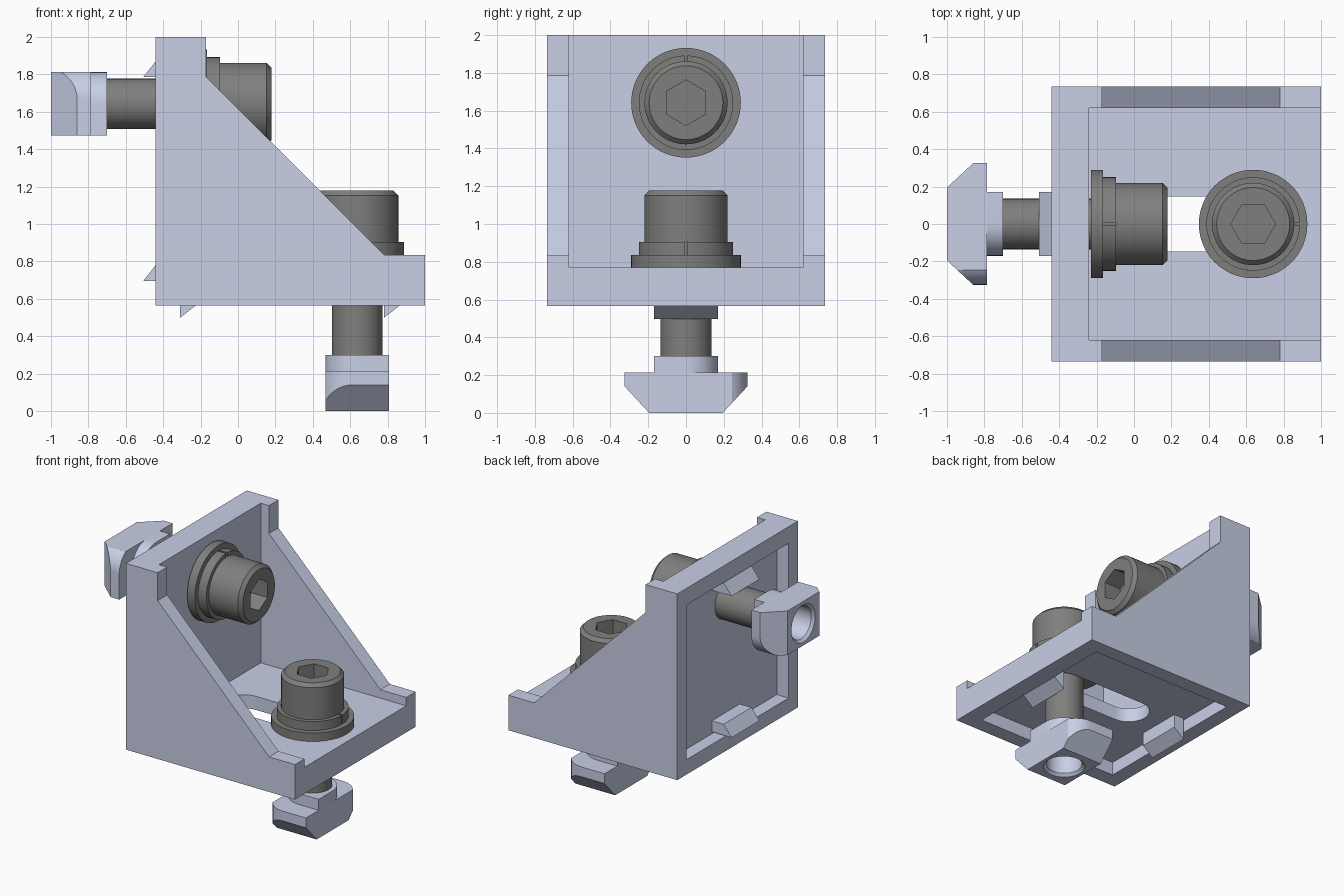
import bpy, bmesh
from math import pi, sin, cos, radians
from mathutils import Matrix, Vector

if "Cube" in bpy.data.objects:
    bpy.data.objects.remove(bpy.data.objects["Cube"])


def material(name, colour):
    m = bpy.data.materials.new(name)
    m.use_nodes = True
    m.diffuse_color = (*colour, 1)
    bsdf = next(n for n in m.node_tree.nodes if n.type == "BSDF_PRINCIPLED")
    bsdf.inputs["Base Color"].default_value = (*colour, 1)
    return m


ALLOY = material("pale blue alloy", (0.578, 0.624, 0.791))
STEEL = material("dark grey steel", (0.212, 0.212, 0.205))

FLAT = Matrix.Identity(4)
# Side profile (x, z) pulled along y
SIDE = Matrix(((1, 0, 0, 0), (0, 0, 1, 0), (0, 1, 0, 0), (0, 0, 0, 1)))
# Mirror across the bracket's diagonal: swaps base and upright
D = 1.005
DIAGONAL = Matrix(((0, 0, 1, -D), (0, 1, 0, 0), (1, 0, 0, D), (0, 0, 0, 1)))


def finish(name, bm, mat, matrix):
    bm.transform(matrix)
    bmesh.ops.recalc_face_normals(bm, faces=bm.faces)
    mesh = bpy.data.meshes.new(name)
    bm.to_mesh(mesh)
    bm.free()
    mesh.materials.append(mat)
    ob = bpy.data.objects.new(name, mesh)
    bpy.context.collection.objects.link(ob)
    return ob


def prism_bm(points, low, high):
    bm = bmesh.new()
    face = bm.faces.new([bm.verts.new((a, b, low)) for a, b in points])
    ext = bmesh.ops.extrude_face_region(bm, geom=[face])
    verts = [g for g in ext["geom"] if isinstance(g, bmesh.types.BMVert)]
    bmesh.ops.translate(bm, verts=verts, vec=(0, 0, high - low))
    return bm


def prism(name, points, low, high, mat, matrix=FLAT):
    return finish(name, prism_bm(points, low, high), mat, matrix)


def lathe(name, profile, mat, matrix=FLAT, closed=False):
    bm = bmesh.new()
    verts = [bm.verts.new((r, 0, z)) for r, z in profile]
    pairs = list(zip(verts, verts[1:]))
    if closed:
        pairs.append((verts[-1], verts[0]))
    edges = [bm.edges.new(p) for p in pairs]
    bmesh.ops.spin(bm, geom=verts + edges, axis=(0, 0, 1), cent=(0, 0, 0),
                   angle=2 * pi, steps=64, use_duplicate=False)
    bmesh.ops.remove_doubles(bm, verts=bm.verts, dist=0.0001)
    return finish(name, bm, mat, matrix)


def select(ob):
    bpy.ops.object.select_all(action="DESELECT")
    ob.select_set(True)
    bpy.context.view_layer.objects.active = ob


def combine(ob, tool, operation="DIFFERENCE"):
    mod = ob.modifiers.new("cut", "BOOLEAN")
    mod.operation = operation
    mod.solver = "EXACT"
    mod.object = tool
    select(ob)
    bpy.ops.object.modifier_apply(modifier=mod.name)
    bpy.data.objects.remove(tool)


def smooth(ob):
    select(ob)
    bpy.ops.object.shade_smooth_by_angle(angle=radians(25))


def rect(x0, x1, y0, y1):
    return [(x0, y0), (x1, y0), (x1, y1), (x0, y1)]


def arc(cx, cy, r, start, end, steps=12):
    angles = [radians(start + (end - start) * i / steps) for i in range(steps + 1)]
    return [(cx + r * cos(a), cy + r * sin(a)) for a in angles]


# Bracket body with sloping gussets
outline = [(-0.44, 0.565), (1, 0.565), (1, 0.835), (0.78, 0.835),
           (-0.17, 1.785), (-0.17, 2), (-0.44, 2)]
bracket = prism("bracket", outline, -0.735, 0.735, ALLOY, SIDE)
combine(bracket, prism("inside", rect(-0.24, 2, 0.77, 3), -0.62, 0.62, ALLOY, SIDE))

# Shallow pocket and long slot in the base and the upright
slot = arc(0.66, 0, 0.147, -90, 90) + arc(0.05, 0, 0.147, 90, 270)
for matrix in (FLAT, DIAGONAL):
    combine(bracket, prism("pocket", rect(-0.325, 0.867, -0.62, 0.62), 0.4, 0.665, ALLOY, matrix))
    combine(bracket, prism("slot", slot, 0.4, 0.9, ALLOY, matrix))
smooth(bracket)

# Locating tabs inside the pockets
for side, matrix in (("base", FLAT), ("upright", DIAGONAL)):
    for place, x in (("inner", -0.31), ("outer", 0.78)):
        tab = [(x, 0.67), (x + 0.085, 0.67), (x + 0.085, 0.565), (x, 0.498)]
        prism(f"{side}_{place}_tab", tab, -0.17, 0.17, ALLOY, matrix @ SIDE)


def make_nut(name, matrix):
    # Wings with two opposite rounded corners and sloping undersides
    half = arc(0.025, 0.154, 0.171, 32, 90) + [(-0.17, 0.325)]
    bm = prism_bm(half + [(-x, -y) for x, y in half], 0, 0.215)
    for s in (1, -1):
        cut = bmesh.ops.bisect_plane(bm, geom=bm.verts[:] + bm.edges[:] + bm.faces[:],
                                     plane_co=(0, s * 0.325, 0.14),
                                     plane_no=Vector((0, s * 0.14, -0.13)).normalized(),
                                     clear_outer=True)
        edges = [g for g in cut["geom_cut"] if isinstance(g, bmesh.types.BMEdge)]
        bmesh.ops.contextual_create(bm, geom=edges)
    nut = finish(name, bm, ALLOY, matrix)
    # Neck that fits the rail slot
    half = arc(0, 0, 0.17, 0, 90) + [(-0.17, 0.17)]
    neck = prism("neck", half + [(-x, -y) for x, y in half], 0.19, 0.3, ALLOY, matrix)
    combine(nut, neck, "UNION")
    # Countersunk hole
    hole = [(0, -0.1), (0.145, -0.1), (0.145, 0), (0.125, 0.02), (0.125, 0.2), (0, 0.2)]
    combine(nut, lathe("hole", hole, ALLOY, matrix))
    smooth(nut)


def make_fastener(side, matrix, gap):
    # Socket head bolt
    profile = [(0, 0.21), (0.135, 0.21), (0.135, 0.905), (0.22, 0.905),
               (0.22, 1.152), (0.195, 1.178), (0, 1.178)]
    bolt = lathe(f"{side}_bolt", profile, STEEL, matrix)
    combine(bolt, prism("socket", arc(0, 0, 0.12, 0, 300, 5), 1.04, 1.3, STEEL, matrix))
    smooth(bolt)
    # Flat washer
    ring = [(0.137, 0.77), (0.29, 0.77), (0.29, 0.835), (0.137, 0.835)]
    smooth(lathe(f"{side}_flat_washer", ring, STEEL, matrix, True))
    # Split lock washer
    ring = [(0.137, 0.835), (0.25, 0.835), (0.25, 0.905), (0.137, 0.905)]
    lock = lathe(f"{side}_lock_washer", ring, STEEL, matrix, True)
    x0, x1 = sorted((gap * 0.1, gap * 0.3))
    combine(lock, prism("gap", rect(x0, x1, -0.008, 0.008), 0.8, 0.95, STEEL, matrix))
    smooth(lock)
    make_nut(f"{side}_slot_nut", matrix)


make_fastener("base", Matrix.Translation((0.637, 0, 0)), 1)
make_fastener("upright", Matrix.Translation((-1, 0, 1.642)) @ Matrix.Rotation(pi / 2, 4, "Y"), -1)
